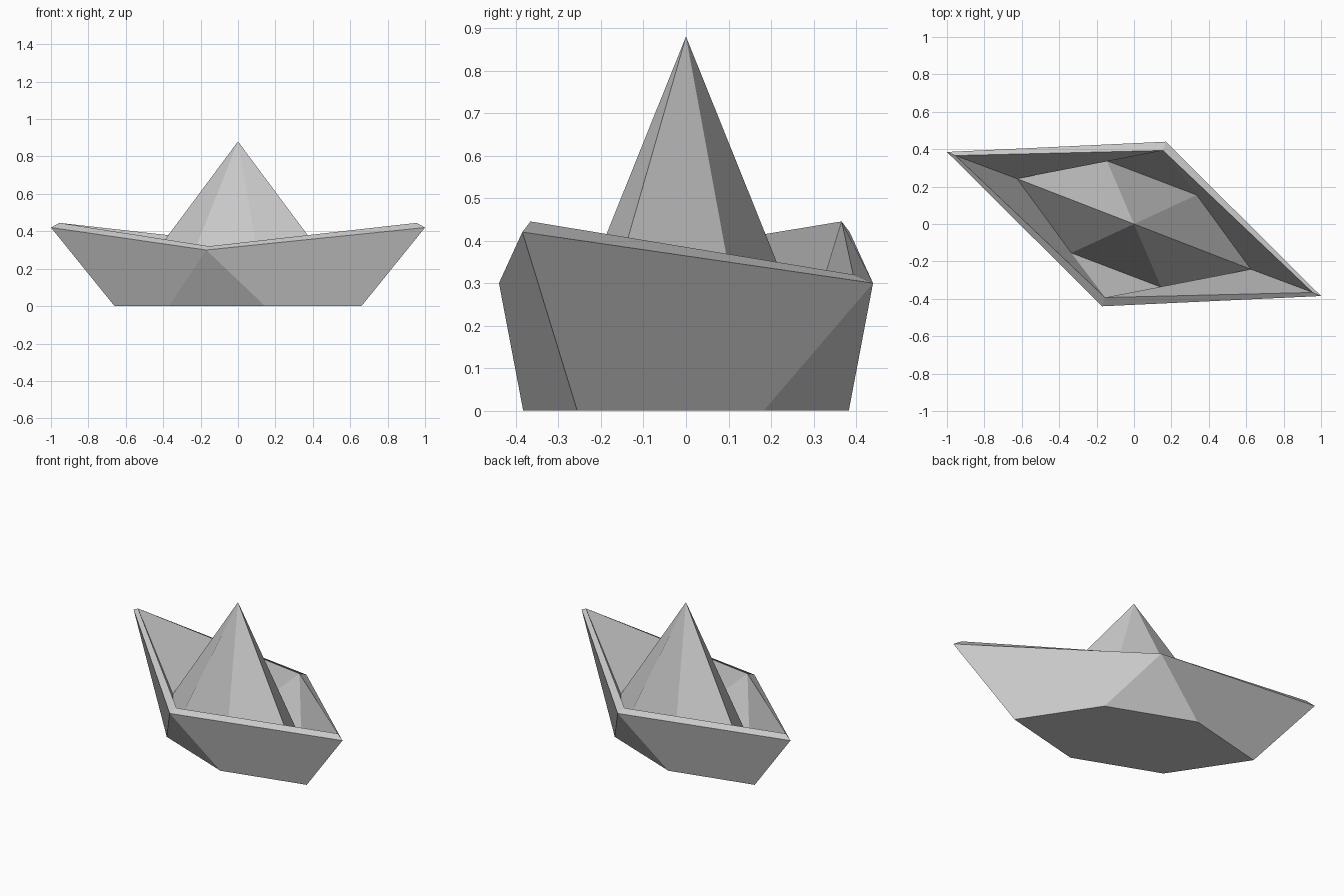
import bpy
import bmesh

if "Cube" in bpy.data.objects:
    bpy.data.objects.remove(bpy.data.objects["Cube"])


def turned(points):
    """Complete a ring by adding its half-turn copy about the z axis."""
    return points + [(-x, -y, z) for x, y, z in points]


def finish(name, bm):
    bmesh.ops.recalc_face_normals(bm, faces=bm.faces)
    mesh = bpy.data.meshes.new(name)
    bm.to_mesh(mesh)
    bm.free()
    obj = bpy.data.objects.new(name, mesh)
    bpy.context.collection.objects.link(obj)
    return obj


def add_walls(bm, rim, base):
    """Folded walls: per half a side triangle, a long panel and an end panel."""
    for h in (0, 1):
        side, tip = rim[2 * h], rim[2 * h + 1]
        next_side = rim[(2 * h + 2) % 4]
        a, b, c, d = (base[(3 * h + i) % 6] for i in range(4))
        bm.faces.new((side, a, b))
        bm.faces.new((side, b, c, tip))
        bm.faces.new((tip, c, d, next_side))


# Half rings, counterclockwise from the front side corner
outer_rim = turned([(-0.17, -0.44, 0.30), (1.0, -0.385, 0.42)])
inner_rim = turned([(-0.155, -0.393, 0.32), (0.955, -0.366, 0.445)])
outer_base = turned([(-0.37, -0.183, 0), (0.145, -0.383, 0), (0.66, -0.256, 0)])
inner_base = turned([(-0.335, -0.155, 0.04), (0.145, -0.338, 0.04), (0.625, -0.242, 0.04)])

# Hull: outer walls, inner walls, rim strip and flat bottom
bm = bmesh.new()
orim, irim, obase, ibase = ([bm.verts.new(p) for p in ring]
                            for ring in (outer_rim, inner_rim, outer_base, inner_base))
add_walls(bm, orim, obase)
add_walls(bm, irim, ibase)
for i in range(4):
    j = (i + 1) % 4
    bm.faces.new((orim[i], orim[j], irim[j], irim[i]))
bm.faces.new(obase)
finish("hull", bm)

# Sail: six-sided peak rising from the inner fold line
bm = bmesh.new()
foot = [bm.verts.new(p) for p in inner_base]
peak = bm.verts.new((0, 0, 0.88))
for i in range(6):
    bm.faces.new((foot[i], foot[(i + 1) % 6], peak))
finish("sail", bm)
